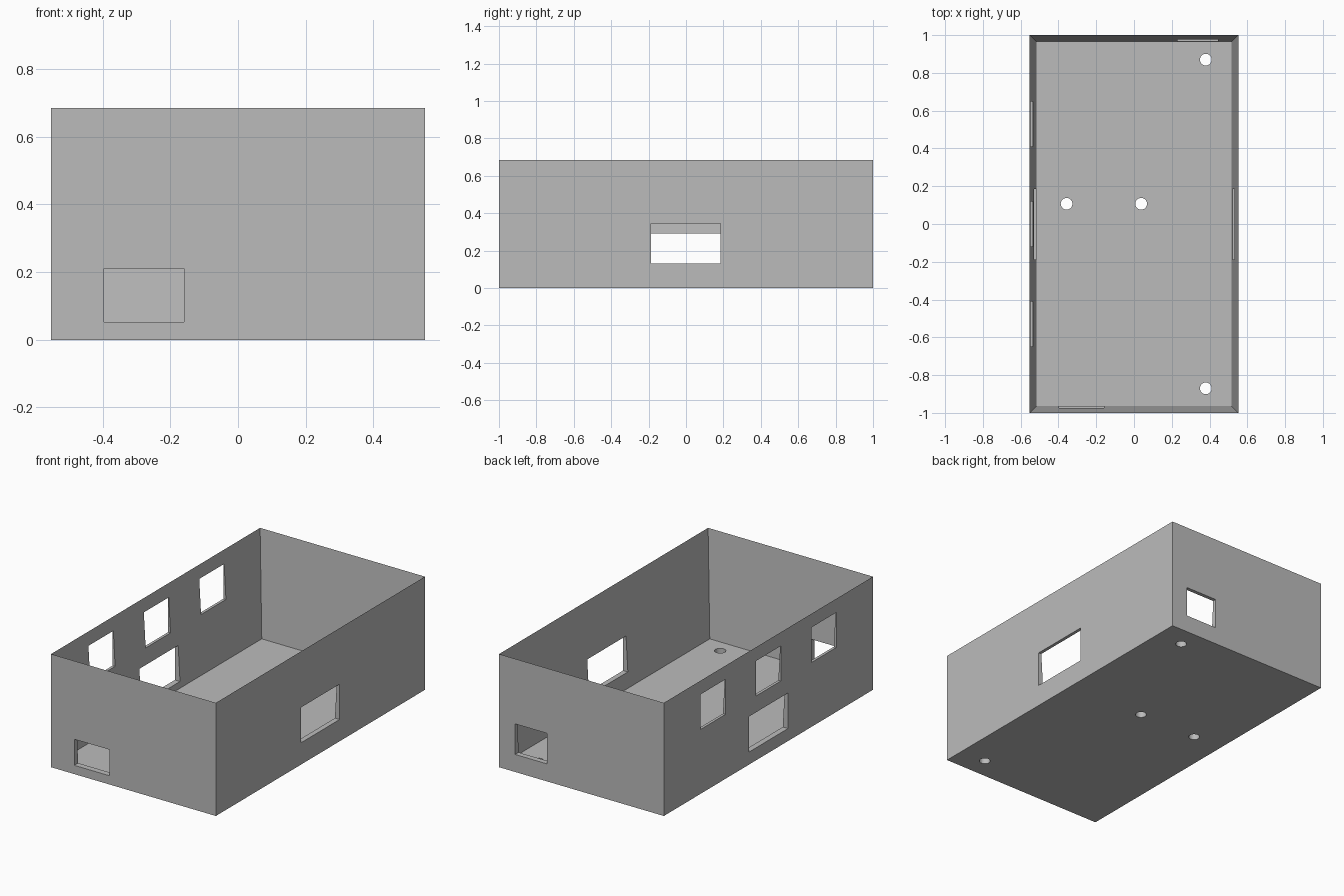
import bpy
import bmesh
from mathutils import Matrix

cube = bpy.data.objects.get("Cube")
if cube:
    bpy.data.objects.remove(cube, do_unlink=True)

HALF_X, HALF_Y, HEIGHT, WALL = 0.552, 1.0, 0.685, 0.037

grey = bpy.data.materials.new("plain grey")
grey.use_nodes = True
colour = (0.5, 0.5, 0.5, 1)
grey.diffuse_color = colour
grey.node_tree.nodes["Principled BSDF"].inputs["Base Color"].default_value = colour


def make_object(name, bm):
    mesh = bpy.data.meshes.new(name)
    bm.to_mesh(mesh)
    bm.free()
    mesh.materials.append(grey)
    obj = bpy.data.objects.new(name, mesh)
    bpy.context.collection.objects.link(obj)
    return obj


def add_block(bm, x, y, z):
    """Add a block spanning the given (low, high) ranges."""
    spans = (x, y, z)
    centre = [(a + b) / 2 for a, b in spans]
    size = [b - a for a, b in spans]
    matrix = Matrix.Translation(centre) @ Matrix.Diagonal((*size, 1))
    bmesh.ops.create_cube(bm, size=1, matrix=matrix)


# Open-topped box: inset the top face and push it down to the floor
bm = bmesh.new()
add_block(bm, (-HALF_X, HALF_X), (-HALF_Y, HALF_Y), (0, HEIGHT))
top = max(bm.faces, key=lambda f: f.calc_center_median().z)
bmesh.ops.inset_region(bm, faces=[top], thickness=WALL, use_even_offset=True)
bmesh.ops.translate(bm, verts=top.verts, vec=(0, 0, WALL - HEIGHT))
box = make_object("open_box", bm)

# Ranges that pass through one wall only
left_wall = (HALF_X - 2 * WALL, HALF_X + WALL)
right_wall = (-HALF_X - WALL, -HALF_X + 2 * WALL)
front_wall = (-HALF_Y - WALL, -HALF_Y + 2 * WALL)
back_wall = (HALF_Y - 2 * WALL, HALF_Y + WALL)

cut = bmesh.new()
# Wide openings in the long walls
add_block(cut, left_wall, (-0.187, 0.184), (0.132, 0.346))
add_block(cut, right_wall, (-0.187, 0.184), (0.076, 0.291))
# Row of three square windows in the right wall
for y in (-0.53, 0, 0.53):
    add_block(cut, right_wall, (y - 0.119, y + 0.119), (0.39, 0.602))
# Openings in the end walls
add_block(cut, (-0.396, -0.16), front_wall, (0.053, 0.211))
add_block(cut, (0.231, 0.444), back_wall, (0.106, 0.291))
# Screw holes in the floor
for x, y in ((0.38, 0.87), (0.38, -0.87), (-0.357, 0.107), (0.038, 0.107)):
    bmesh.ops.create_cone(cut, cap_ends=True, segments=32, radius1=0.031,
                          radius2=0.031, depth=4 * WALL,
                          matrix=Matrix.Translation((x, y, 0)))
cutter = make_object("opening_cutter", cut)
cutter.hide_render = True
cutter.hide_viewport = True

boolean = box.modifiers.new("openings", "BOOLEAN")
boolean.operation = "DIFFERENCE"
boolean.solver = "EXACT"
boolean.object = cutter
